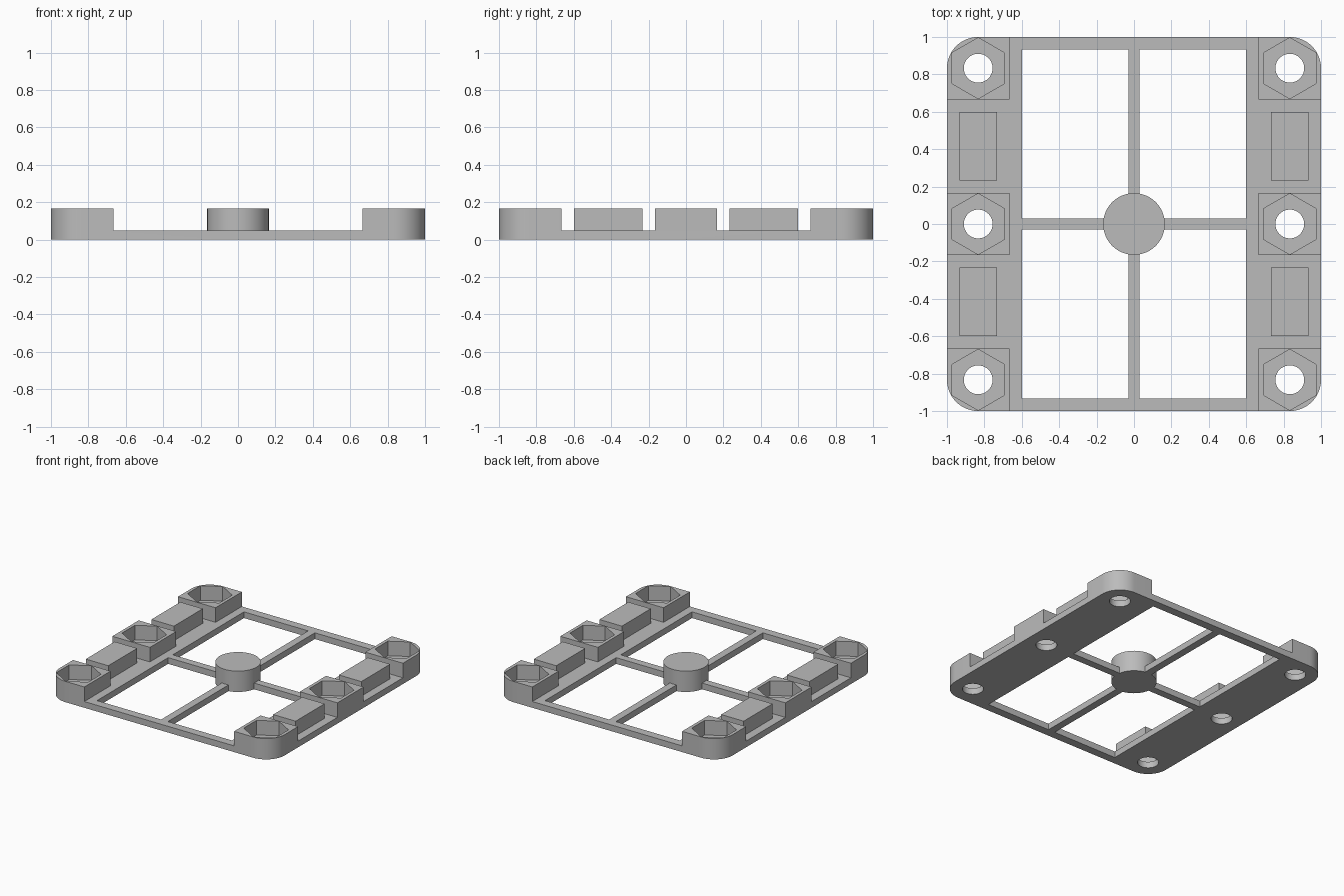
import bpy, bmesh
from math import radians, cos, sin, pi

cube = bpy.data.objects.get("Cube")
if cube:
    bpy.data.objects.remove(cube, do_unlink=True)

BASE, TOP, R = 0.05, 0.167, 0.167     # plate height, block height, corner radius
HOLE = 1 - R                          # bolt centre offset

grey = bpy.data.materials.new("plastic grey")
grey.use_nodes = True
grey.diffuse_color = (0.5, 0.5, 0.5, 1)
grey.node_tree.nodes["Principled BSDF"].inputs["Base Color"].default_value = (0.5, 0.5, 0.5, 1)


def prism(name, outline, z0, z1):
    """Extrude a counter-clockwise outline from z0 to z1."""
    bm = bmesh.new()
    face = bm.faces.new([bm.verts.new((x, y, z0)) for x, y in outline])
    ext = bmesh.ops.extrude_face_region(bm, geom=[face])
    top = [g for g in ext["geom"] if isinstance(g, bmesh.types.BMVert)]
    bmesh.ops.translate(bm, verts=top, vec=(0, 0, z1 - z0))
    bmesh.ops.recalc_face_normals(bm, faces=bm.faces)
    mesh = bpy.data.meshes.new(name)
    bm.to_mesh(mesh)
    bm.free()
    mesh.materials.append(grey)
    obj = bpy.data.objects.new(name, mesh)
    bpy.context.collection.objects.link(obj)
    return obj


def rect(x0, x1, y0, y1):
    return [(x0, y0), (x1, y0), (x1, y1), (x0, y1)]


def circle(cx, cy, r, n, start=0.0):
    return [(cx + r * cos(start + 2 * pi * i / n), cy + r * sin(start + 2 * pi * i / n))
            for i in range(n)]


def combine(target, tool, operation):
    """Apply an exact boolean and discard the tool."""
    tool.hide_render = True
    mod = target.modifiers.new(operation, "BOOLEAN")
    mod.operation, mod.solver, mod.object = operation, "EXACT", tool
    bpy.context.view_layer.objects.active = target
    bpy.ops.object.modifier_apply(modifier=mod.name)
    bpy.data.objects.remove(tool, do_unlink=True)


# Rounded slab at full height
outline = []
for k, (sx, sy) in enumerate([(1, 1), (-1, 1), (-1, -1), (1, -1)]):
    for i in range(17):
        a = (k + i / 16) * pi / 2
        outline.append((sx * HOLE + R * cos(a), sy * HOLE + R * sin(a)))
frame = prism("mounting_frame", outline, 0, TOP)

# Lower the middle and the gaps between the bolt blocks to plate height
inner = 1 - 2 * R
combine(frame, prism("middle_cut", rect(-inner, inner, -2, 2), BASE, 1), "DIFFERENCE")
for s in (-1, 1):
    y0, y1 = sorted((s * R, s * inner))
    combine(frame, prism("gap_cut", rect(-2, 2, y0, y1), BASE, 1), "DIFFERENCE")

# Four windows leave the outer rails and the crossbars
for sx in (-1, 1):
    for sy in (-1, 1):
        x0, x1 = sorted((sx * 0.03, sx * 0.6))
        y0, y1 = sorted((sy * 0.03, sy * 0.933))
        combine(frame, prism("window_cut", rect(x0, x1, y0, y1), -1, 1), "DIFFERENCE")

# Hexagonal nut pockets with bolt holes through the plate
for x in (-HOLE, HOLE):
    for y in (-HOLE, 0, HOLE):
        combine(frame, prism("nut_cut", circle(x, y, 0.163, 6, pi / 2), BASE, 1), "DIFFERENCE")
        combine(frame, prism("bolt_cut", circle(x, y, 0.077, 48), -1, 1), "DIFFERENCE")

# Raised pads between the bolt blocks
for sx, side in ((-1, "right"), (1, "left")):
    for sy, end in ((-1, "front"), (1, "back")):
        x0, x1 = sorted((sx * 0.733, sx * 0.933))
        y0, y1 = sorted((sy * 0.233, sy * 0.6))
        prism(f"{side}_{end}_pad", rect(x0, x1, y0, y1), BASE, TOP)

# Central hub
hub = prism("centre_hub", circle(0, 0, 0.165, 64), 0, TOP)

# Smooth the curved walls and keep the edges sharp
bpy.ops.object.select_all(action="DESELECT")
for obj in (frame, hub):
    obj.select_set(True)
bpy.context.view_layer.objects.active = frame
bpy.ops.object.shade_smooth_by_angle(angle=radians(30))
